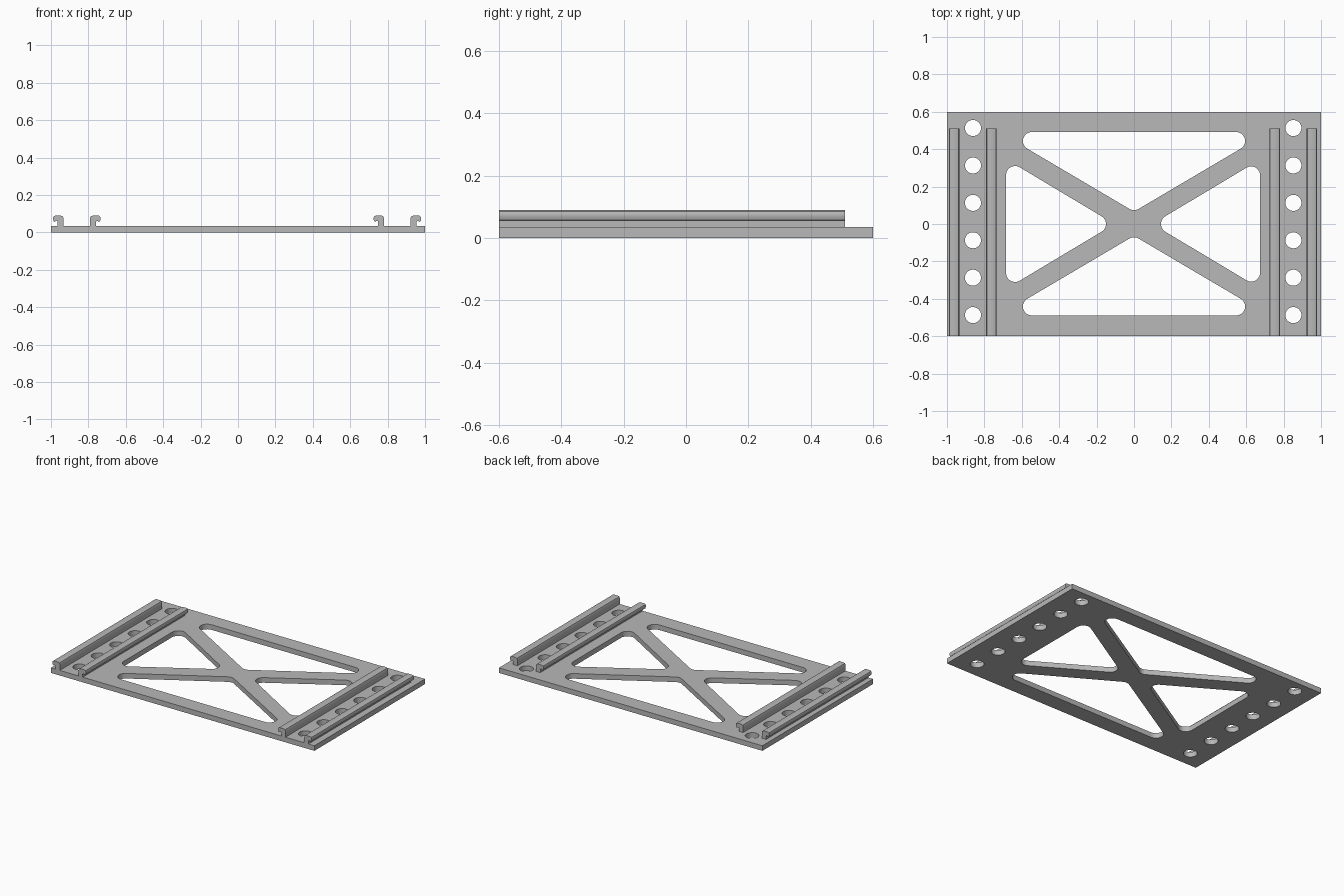
import bpy, bmesh, math
from mathutils import Vector

if "Cube" in bpy.data.objects:
    bpy.data.objects.remove(bpy.data.objects["Cube"])

T = 0.035          # plate thickness
R = 0.048          # corner radius of the cutouts

grey = bpy.data.materials.new("light_grey")
grey.diffuse_color = (0.48, 0.48, 0.48, 1)
grey.use_nodes = True
grey.node_tree.nodes["Principled BSDF"].inputs["Base Color"].default_value = grey.diffuse_color


def circle(x, y, r, n=32):
    return [(x + r * math.cos(2 * math.pi * i / n),
             y + r * math.sin(2 * math.pi * i / n)) for i in range(n)]


def rounded_triangle(centres, r, steps=10):
    """Outline around three corner circles, given counter-clockwise."""
    pts = []
    for i in range(3):
        a, b, c = (Vector(centres[(i + k) % 3]) for k in (-1, 0, 1))
        d0, d1 = b - a, c - b
        start = math.atan2(d0.y, d0.x) - math.pi / 2
        turn = (math.atan2(d1.y, d1.x) - math.atan2(d0.y, d0.x)) % (2 * math.pi)
        for s in range(steps + 1):
            ang = start + turn * s / steps
            pts.append((b.x + r * math.cos(ang), b.y + r * math.sin(ang)))
    return pts


def finish(obj):
    obj.data.materials.clear()
    obj.data.materials.append(grey)
    bpy.ops.object.select_all(action='DESELECT')
    obj.select_set(True)
    bpy.context.view_layer.objects.active = obj
    bpy.ops.object.shade_smooth_by_angle(angle=math.radians(30))


# Plate outline, truss cutouts and the two rows of holes
loops = [[(-1, -0.6), (1, -0.6), (1, 0.6), (-1, 0.6)]]
loops.append(rounded_triangle([(0, 0.122), (0.546, 0.444), (-0.546, 0.444)], R))
loops.append(rounded_triangle([(0, -0.119), (-0.546, -0.441), (0.546, -0.441)], R))
loops.append(rounded_triangle([(-0.198, 0), (-0.636, 0.262), (-0.636, -0.262)], R))
loops.append(rounded_triangle([(0.192, 0), (0.626, -0.26), (0.626, 0.26)], R))
for x in (-0.861, 0.852):
    for i in range(6):
        loops.append(circle(x, 0.513 - 0.2 * i, 0.043))

curve = bpy.data.curves.new("base_plate", 'CURVE')
curve.dimensions = '2D'
curve.fill_mode = 'BOTH'
curve.extrude = T / 2
for pts in loops:
    sp = curve.splines.new('POLY')
    sp.points.add(len(pts) - 1)
    for p, (x, y) in zip(sp.points, pts):
        p.co = (x, y, T / 2, 1)
    sp.use_cyclic_u = True
plate = bpy.data.objects.new("base_plate", curve)
bpy.context.collection.objects.link(plate)
plate.location.z = T / 2
bpy.context.view_layer.objects.active = plate
plate.select_set(True)
bpy.ops.object.convert(target='MESH')
plate = bpy.context.view_layer.objects.active
bm = bmesh.new()
bm.from_mesh(plate.data)
bmesh.ops.remove_doubles(bm, verts=bm.verts, dist=1e-5)
# stand the plate exactly on the ground
low = min(v.co.z for v in bm.verts)
bmesh.ops.translate(bm, verts=bm.verts, vec=(0, 0, -low))
bmesh.ops.recalc_face_normals(bm, faces=bm.faces)
bm.to_mesh(plate.data)
bm.free()
plate.location.z = 0
finish(plate)

# Hooked rails: profile measured outward from the middle of each pair
PROFILE = [(0.071, T - 0.003), (0.103, T - 0.003), (0.103, 0.058), (0.107, 0.062),
           (0.112, 0.060), (0.117, 0.056), (0.123, 0.058), (0.127, 0.068),
           (0.127, 0.078), (0.124, 0.085), (0.117, 0.089), (0.084, 0.089),
           (0.075, 0.085), (0.071, 0.077)]


def rail(name, centre, side):
    bm = bmesh.new()
    front = [bm.verts.new((centre + side * u, -0.6, z)) for u, z in PROFILE]
    face = bm.faces.new(front)
    ext = bmesh.ops.extrude_face_region(bm, geom=[face], use_keep_orig=True)
    moved = [g for g in ext["geom"] if isinstance(g, bmesh.types.BMVert)]
    bmesh.ops.translate(bm, verts=moved, vec=(0, 1.11, 0))
    bmesh.ops.recalc_face_normals(bm, faces=bm.faces)
    mesh = bpy.data.meshes.new(name)
    bm.to_mesh(mesh)
    bm.free()
    obj = bpy.data.objects.new(name, mesh)
    bpy.context.collection.objects.link(obj)
    finish(obj)


for label, centre in (("left", -0.862), ("right", 0.852)):
    rail(label + "_pair_rail_a", centre, -1)
    rail(label + "_pair_rail_b", centre, 1)
